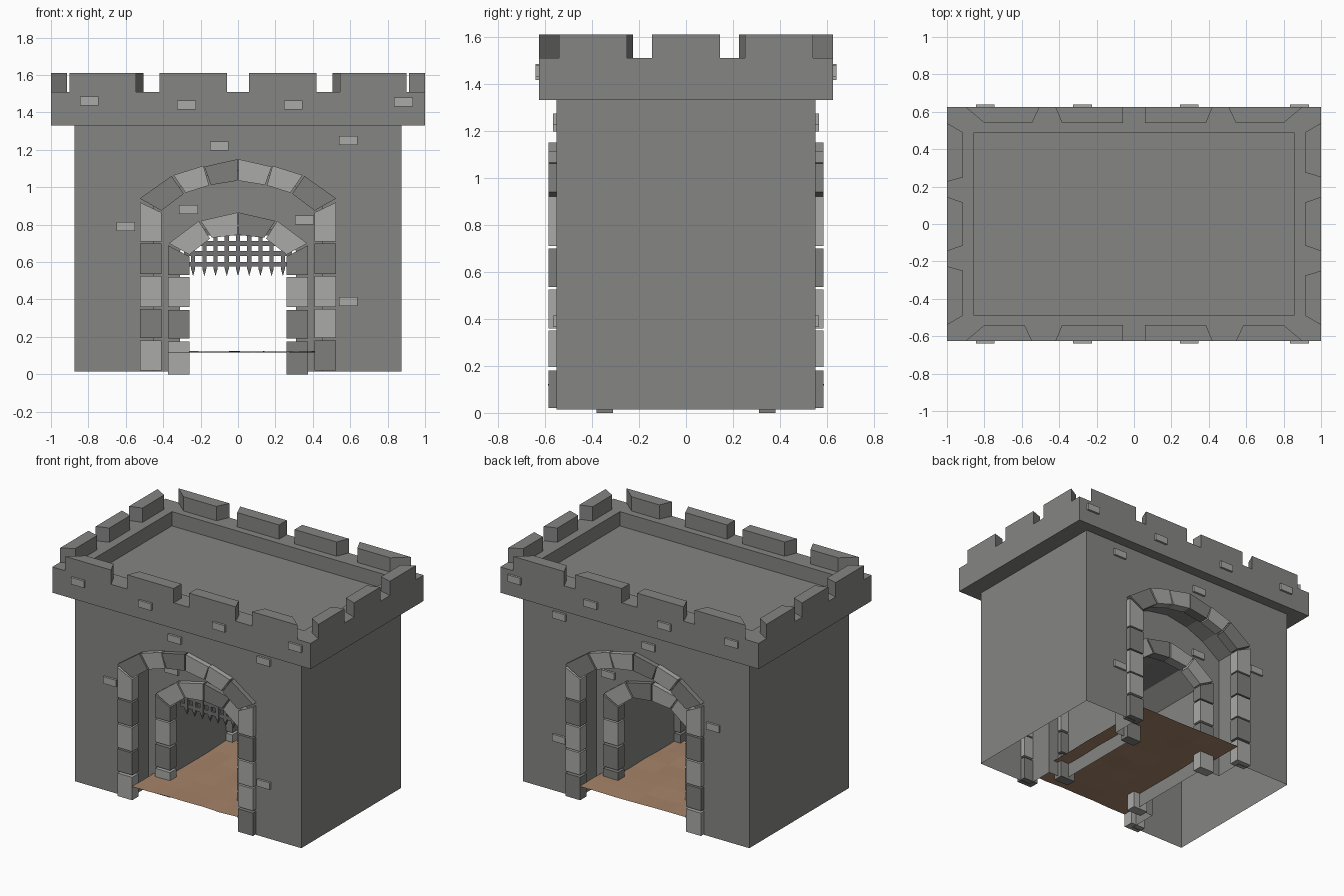
import bpy, bmesh, random

if "Cube" in bpy.data.objects:
    bpy.data.objects.remove(bpy.data.objects["Cube"])
random.seed(4)


def material(name, r, g, b):
    m = bpy.data.materials.new(name)
    m.diffuse_color = (r, g, b, 1)
    m.use_nodes = True
    m.node_tree.nodes["Principled BSDF"].inputs["Base Color"].default_value = m.diffuse_color
    return m


WALL = material("wall grey", .235, .235, .23)
DARK = material("dark stone", .21, .21, .205)
LIGHT = material("light stone", .40, .40, .39)
IRON = material("iron grey", .17, .17, .17)
EARTH = material("earth brown", .38, .23, .14)


def finish(name, bm, mats, mirror=None):
    bmesh.ops.recalc_face_normals(bm, faces=bm.faces)
    me = bpy.data.meshes.new(name)
    bm.to_mesh(me)
    bm.free()
    for m in mats:
        me.materials.append(m)
    ob = bpy.data.objects.new(name, me)
    bpy.context.collection.objects.link(ob)
    if mirror:
        mod = ob.modifiers.new("mirror", 'MIRROR')
        mod.use_axis = mirror
        mod.merge_threshold = .0005
    return ob


def face(bm, pts):
    return bm.faces.new([bm.verts.new(p) for p in pts])


def prism(bm, a, b, mat=0):
    """Solid between two matching outlines."""
    va, vb = [bm.verts.new(p) for p in a], [bm.verts.new(p) for p in b]
    n = len(a)
    fs = [bm.faces.new(va), bm.faces.new(vb[::-1])]
    fs += [bm.faces.new((va[i], vb[i], vb[(i + 1) % n], va[(i + 1) % n])) for i in range(n)]
    for f in fs:
        f.material_index = mat


def slab(bm, quad, y0, y1, mat=0):
    """x-z outline extruded along y."""
    prism(bm, [(x, y0, z) for x, z in quad], [(x, y1, z) for x, z in quad], mat)


def box(bm, x0, x1, y0, y1, z0, z1, mat=0):
    slab(bm, [(x0, z0), (x1, z0), (x1, z1), (x0, z1)], y0, y1, mat)


# Gatehouse walls: one open-bottomed quarter, mirrored in x and y
BASE, TOP = .015, 1.33
outer = [(0, 1.09), (.17, 1.06), (.31, 1.0), (.45, .9), (.45, BASE)]
inner = [(0, .80), (.18, .77), (.31, .66), (.31, BASE)]
FRONT, RECESS = -.55, -.345
bm = bmesh.new()
face(bm, [(x, FRONT, z) for x, z in outer + [(.875, BASE), (.875, TOP), (0, TOP)]])
face(bm, [(x, RECESS, z) for x, z in outer + inner[::-1]])
face(bm, [(.875, FRONT, BASE), (.875, 0, BASE), (.875, 0, TOP), (.875, FRONT, TOP)])
for prof, y0, y1 in ((outer, FRONT, RECESS), (inner, RECESS, 0)):
    for (xa, za), (xb, zb) in zip(prof, prof[1:]):
        face(bm, [(xa, y0, za), (xa, y1, za), (xb, y1, zb), (xb, y0, zb)])
bmesh.ops.remove_doubles(bm, verts=bm.verts, dist=.0005)
finish("gatehouse_walls", bm, [WALL], (True, True, False))

# Parapet: overhang, outer face, ledge, sunken roof
bm = bmesh.new()
rings = []
for hx, hy, z in ((.875, .55, 1.33), (1, .625, 1.33), (1, .625, 1.51),
                  (.855, .49, 1.51), (.855, .49, 1.41)):
    rings.append([bm.verts.new((sx * hx, sy * hy, z))
                  for sx, sy in ((-1, -1), (1, -1), (1, 1), (-1, 1))])
for a, b in zip(rings, rings[1:]):
    for i in range(4):
        j = (i + 1) % 4
        bm.faces.new((a[i], a[j], b[j], b[i]))
bm.faces.new(rings[-1])
finish("parapet", bm, [WALL])

# Merlons: blocks with splayed ends, (outer start, outer end, inner start, inner end)
bm = bmesh.new()


def merlon(a, b, ia, ib, place):
    plan = [place(a, 0), place(b, 0), place(ib, .085), place(ia, .085)]
    prism(bm, [(x, y, 1.51) for x, y in plan], [(x, y, 1.61) for x, y in plan])


for s in (-1, 1):
    for side, gap in ((-1, .545), (1, .505)):
        def long_wall(t, d):
            return s * t, side * (.625 - d)
        merlon(.06, .42, .06, .385, long_wall)
        merlon(gap, .90, gap + .04, .80, long_wall)
    for side, gap in ((-1, .225), (1, .25)):
        def short_wall(t, d):
            return side * (1 - d), s * t
        merlon(gap, .54, gap + .025, .49, short_wall)
for side in (-1, 1):
    def short_wall(t, d):
        return side * (1 - d), t
    merlon(-.145, .145, -.115, .115, short_wall)
finish("merlons", bm, [WALL])

# Stone arches: right-half stones bottom to crown; left and right tone patterns
big = [[(.41, z0), (.525, z0), (.525, z1), (.41, z1)]
       for z0, z1 in ((.02, .18), (.195, .35), (.36, .525), (.535, .70))]
big += [[(.41, .71), (.525, .71), (.525, .92), (.41, .865)],
        [(.41, .875), (.525, .94), (.355, 1.06), (.29, .965)],
        [(.28, .97), (.345, 1.065), (.185, 1.115), (.155, 1.01)],
        [(.145, 1.012), (.18, 1.11), (.004, 1.15), (.004, 1.035)]]
small = [[(.26, z0), (.375, z0), (.375, z1), (.26, z1)]
         for z0, z1 in ((0, .175), (.19, .345), (.36, .52))]
small += [[(.26, .53), (.375, .53), (.375, .69), (.26, .63)],
          [(.26, .64), (.37, .70), (.21, .82), (.15, .725)],
          [(.14, .73), (.20, .82), (.004, .865), (.004, .745)]]
for name, stones, left, right, y0, y1 in (
        ("outer_arch", big, "LDLDLDLD", "DLLDLDLL", -.585, -.515),
        ("inner_arch", small, "LDLDLL", "DDLDLD", -.38, -.31)):
    bm = bmesh.new()
    for s, tones in ((-1, left), (1, right)):
        for quad, tone in zip(stones, tones):
            slab(bm, [(s * x, z) for x, z in quad], y0, y1, int(tone == "L"))
    # reflected copy for the back
    for f in list(bm.faces):
        g = face(bm, [(v.co.x, -v.co.y, v.co.z) for v in f.verts])
        g.material_index = f.material_index
    bmesh.ops.remove_doubles(bm, verts=bm.verts, dist=.0002)
    finish(name, bm, [DARK, LIGHT])

# Single bricks standing proud of the walls, front and back
bm = bmesh.new()
for plane, spots in ((.625, ((-.795, 1.46), (-.275, 1.44), (.295, 1.44), (.885, 1.455))),
                     (.55, ((.59, 1.25), (-.1, 1.22), (-.6, .79), (.59, .39))),
                     (.345, ((-.265, .88), (.355, .825)))):
    for x, z in spots:
        for s in (-1, 1):
            box(bm, x - .05, x + .05, s * (plane - .02), s * (plane + .015), z - .024, z + .024)
finish("wall_bricks", bm, [LIGHT])

# Portcullis: crossed bars with pointed tips
bm = bmesh.new()
Y, R = -.22, .011
for i in range(-4, 5):
    x = i * .06
    top = .79 - max(0, abs(x) - .18) * .85
    box(bm, x - R, x + R, Y - R, Y + R, .565, top)
    tip = bm.verts.new((x, Y, .525))
    base = [bm.verts.new((x + a * R, Y + b * R, .565))
            for a, b in ((-1, -1), (1, -1), (1, 1), (-1, 1))]
    for k in range(4):
        bm.faces.new((base[k], base[(k + 1) % 4], tip))
for z, hx in ((.588, .29), (.645, .29), (.70, .26), (.755, .19)):
    box(bm, -hx, hx, Y - .008, Y + .008, z - .013, z + .013)
finish("portcullis", bm, [IRON])

# Slightly uneven earth path through the gate
bm = bmesh.new()
grid = [[bm.verts.new((-.41 + .82 * i / 6, -.588 + 1.176 * j / 8, .12 + random.uniform(-.005, .004)))
         for j in range(9)] for i in range(7)]
for i in range(6):
    for j in range(8):
        bm.faces.new((grid[i][j], grid[i + 1][j], grid[i + 1][j + 1], grid[i][j + 1]))
finish("earth_path", bm, [EARTH])
